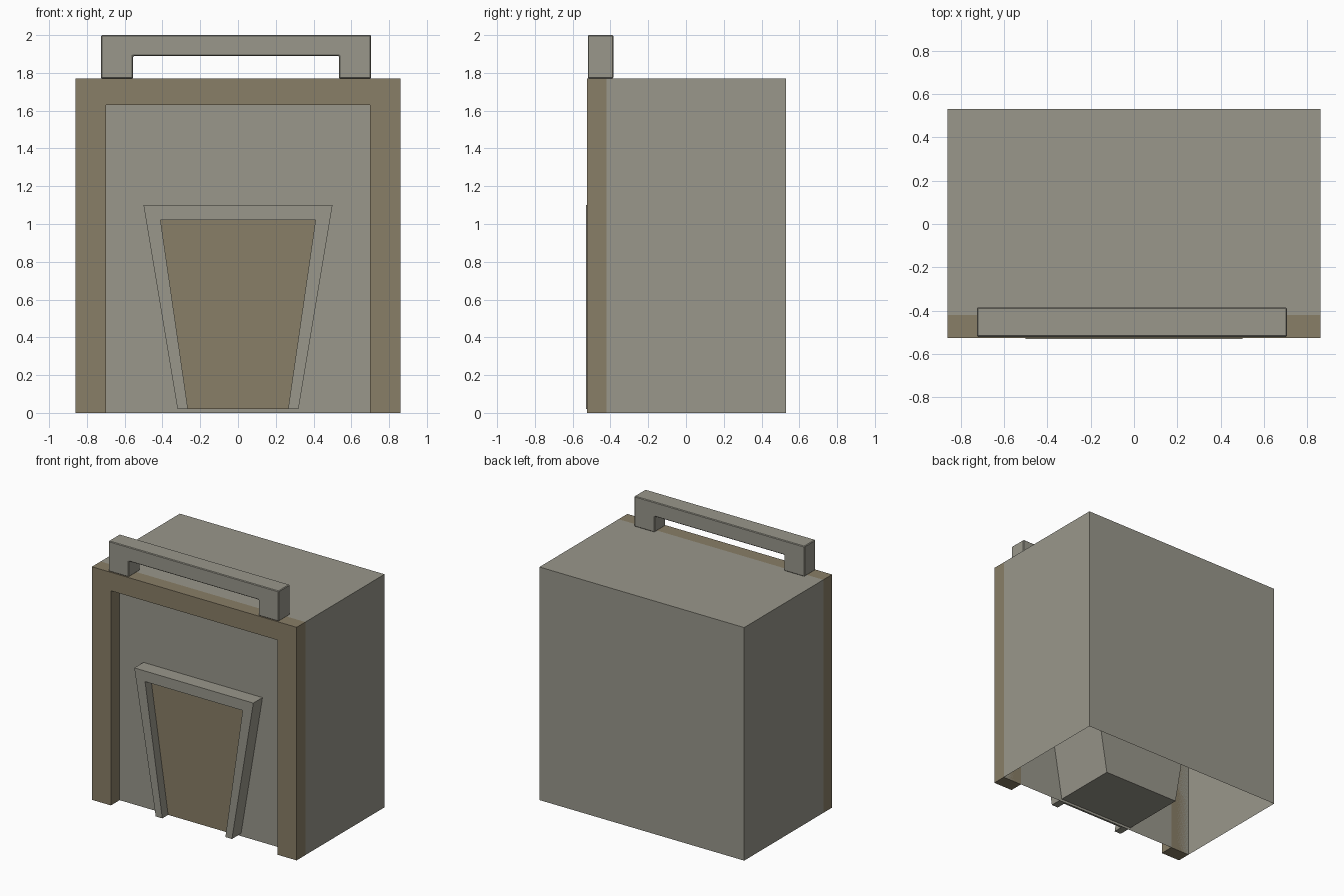
import bpy
import bmesh

old = bpy.data.objects.get("Cube")
if old:
    bpy.data.objects.remove(old, do_unlink=True)


def make_material(name, rgb):
    mat = bpy.data.materials.new(name)
    mat.use_nodes = True
    color = (*rgb, 1.0)
    mat.diffuse_color = color
    mat.node_tree.nodes["Principled BSDF"].inputs["Base Color"].default_value = color
    return mat


grey = make_material("warm grey", (0.32, 0.31, 0.26))
brown = make_material("olive brown", (0.25, 0.21, 0.135))


def prism(name, profile, front, back, mats, open_bottom=False):
    """Extrude an x-z outline from the front y to the back y."""
    bm = bmesh.new()
    face = bm.faces.new([bm.verts.new((x, front, z)) for x, z in profile])
    extruded = bmesh.ops.extrude_face_region(bm, geom=[face], use_keep_orig=True)
    for v in extruded["geom"]:
        if isinstance(v, bmesh.types.BMVert):
            v.co.y = back
    bmesh.ops.recalc_face_normals(bm, faces=bm.faces[:])
    if open_bottom:
        low = [f for f in bm.faces if f.normal.z < -0.9]
        bmesh.ops.delete(bm, geom=low, context="FACES")
    # A second material goes on the front face
    if len(mats) > 1:
        for f in bm.faces:
            f.material_index = 1 if f.normal.y < -0.9 else 0
    mesh = bpy.data.meshes.new(name)
    bm.to_mesh(mesh)
    bm.free()
    for m in mats:
        mesh.materials.append(m)
    obj = bpy.data.objects.new(name, mesh)
    bpy.context.collection.objects.link(obj)
    return obj


def arch(half, top, inner_half, inner_top, base, inner_base=None, outer_base=None):
    """Outline of an upside-down U; the legs may lean."""
    ob = outer_base or half
    ib = inner_base or inner_half
    right = [(ob, base), (half, top)]
    inner = [(inner_half, inner_top), (ib, base)]
    left = [(-x, z) for x, z in reversed(right)]
    inner_left = [(-x, z) for x, z in reversed(inner)]
    return left[:1] + left[1:] + inner_left + inner + right


W, H = 0.86, 1.77
PANEL_Y = -0.42

# Hollow main body, open underneath
prism("body_shell", [(-W, 0), (W, 0), (W, H), (-W, H)],
      PANEL_Y, 0.53, [grey], open_bottom=True)

# Brown surround standing out from the recessed front panel
prism("front_surround", arch(W, H, 0.70, 1.63, 0), -0.525, PANEL_Y, [brown])

# Tapered chute block with a brown front, and its raised rim
prism("tapered_block", [(-0.32, 0.02), (0.32, 0.02), (0.50, 1.10), (-0.50, 1.10)],
      -0.46, 0.08, [grey, brown])
prism("tapered_rim", arch(0.50, 1.10, 0.41, 1.02, 0.02, 0.265, 0.32),
      -0.53, -0.46, [grey])

# Carrying handle with slightly eased edges
handle = prism("top_handle", arch(0.715, 2.0, 0.545, 1.89, H), -0.52, -0.385, [grey])
handle.location.x = -0.01
bevel = handle.modifiers.new("eased_edges", "BEVEL")
bevel.width = 0.005
bevel.segments = 1
